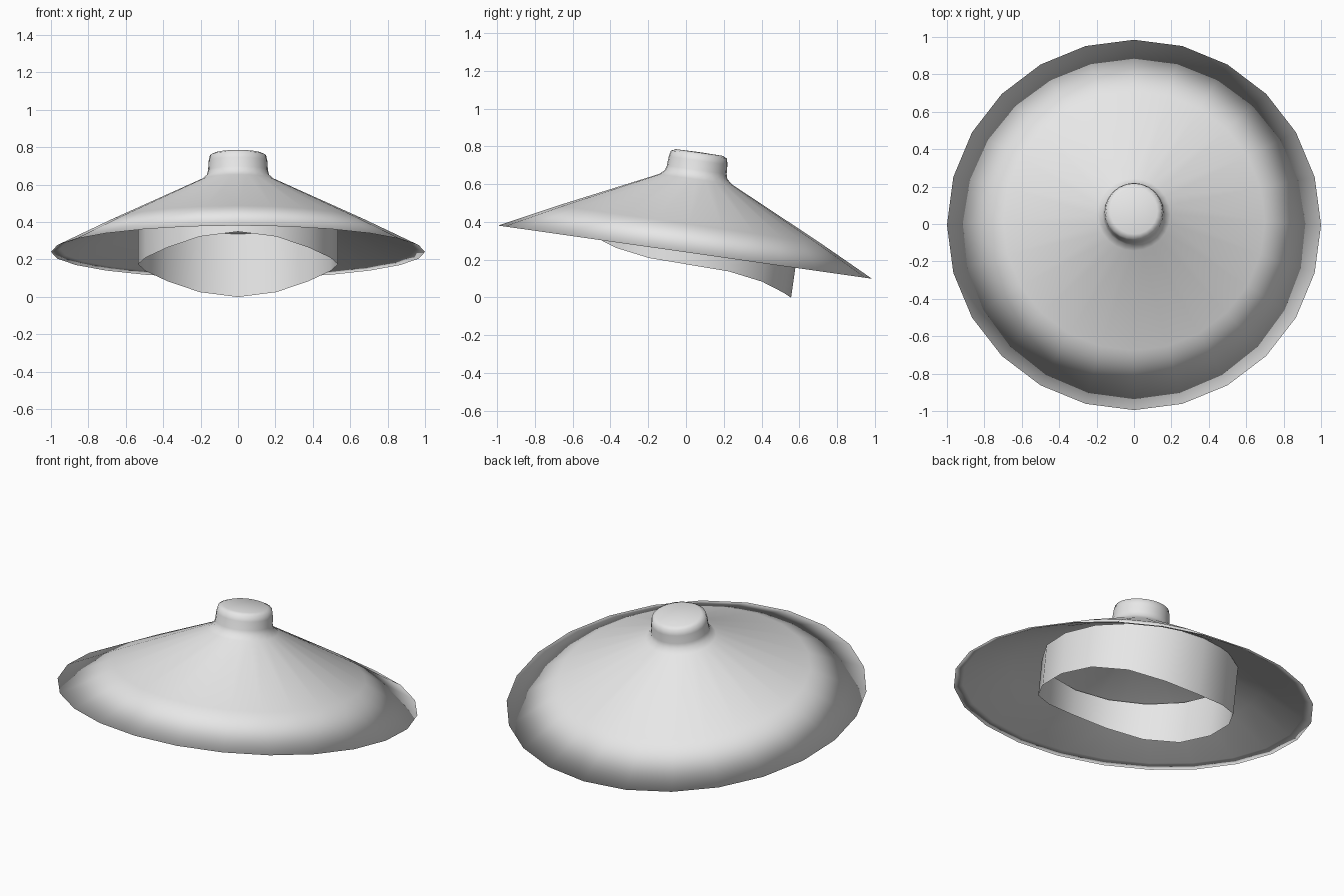
import bpy, bmesh, math
from mathutils import Euler, Vector

if "Cube" in bpy.data.objects:
    bpy.data.objects.remove(bpy.data.objects["Cube"])

TILT = Euler((math.radians(-8.1), 0, 0))
BASE = Vector((0, -0.005, 0.24))

cloth = bpy.data.materials.new("light_grey")
cloth.diffuse_color = (0.8, 0.8, 0.8, 1)
cloth.use_nodes = True
cloth.node_tree.nodes["Principled BSDF"].inputs["Base Color"].default_value = cloth.diffuse_color


def finish(name, bm):
    """Make a tilted, smooth-shaded object from a bmesh."""
    for f in bm.faces:
        f.smooth = True
    me = bpy.data.meshes.new(name)
    bm.to_mesh(me)
    bm.free()
    me.materials.append(cloth)
    ob = bpy.data.objects.new(name, me)
    ob.location = BASE
    ob.rotation_euler = TILT
    bpy.context.collection.objects.link(ob)
    return ob


def lathe(name, profile, sides):
    """Revolve (radius, height) points about z; radius 0 becomes a pole."""
    bm = bmesh.new()
    rings = []
    for r, h in profile:
        if r == 0:
            rings.append([bm.verts.new((0, 0, h))] * sides)
        else:
            rings.append([bm.verts.new((r * math.sin(i * math.tau / sides),
                                        r * math.cos(i * math.tau / sides), h))
                          for i in range(sides)])
    for a, b in zip(rings, rings[1:]):
        for i in range(sides):
            j = (i + 1) % sides
            corners = list(dict.fromkeys((a[i], a[j], b[j], b[i])))
            bm.faces.new(corners)
    bmesh.ops.recalc_face_normals(bm, faces=bm.faces)
    return finish(name, bm)


# Conical brim with a short crown knob, a knife-edge rim and a thin lining
lathe("cone_hat", [
    (0, 0.535), (0.125, 0.533), (0.15, 0.522), (0.157, 0.49), (0.16, 0.44),
    (0.167, 0.415), (0.195, 0.39), (0.70, 0.15), (1.0, 0.0),
    (0.95, 0.016), (0.70, 0.128), (0.19, 0.365), (0, 0.37)], 24)

# Open oval head band with a lower edge that dips towards the back
SIDES = 16
bm = bmesh.new()
top, low = [], []
for i in range(SIDES):
    a = i * math.tau / SIDES
    x, t = 0.535 * math.sin(a), math.cos(a)
    y = 0.03 + 0.56 * t
    top.append(bm.verts.new((x, y, 0.185)))
    low.append(bm.verts.new((x, y, -0.063 - 0.097 * t ** 3)))
for i in range(SIDES):
    j = (i + 1) % SIDES
    bm.faces.new((top[i], top[j], low[j], low[i]))
bmesh.ops.recalc_face_normals(bm, faces=bm.faces)
finish("head_band", bm)
